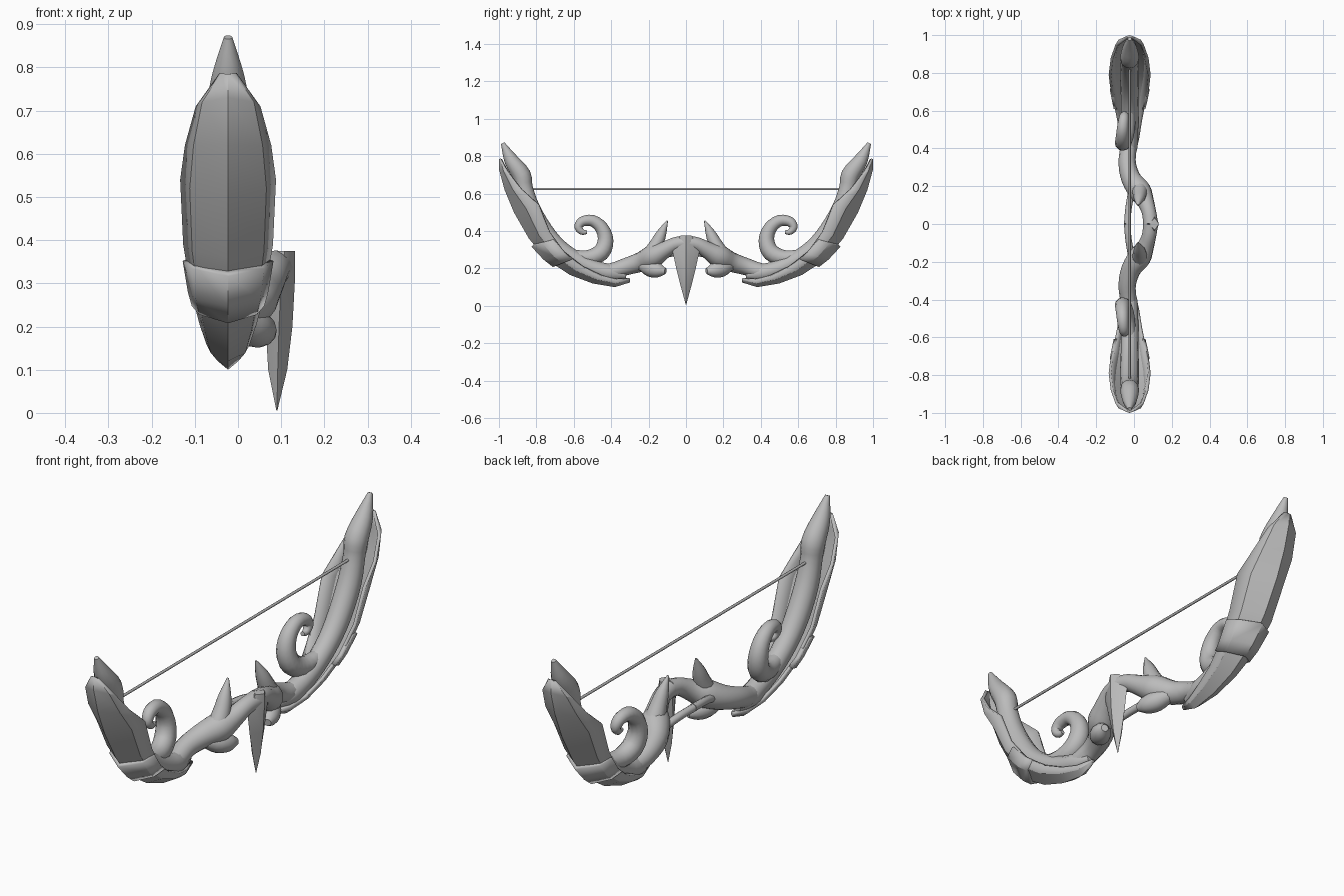
import bpy, bmesh, math
from mathutils import Vector

if "Cube" in bpy.data.objects:
    bpy.data.objects.remove(bpy.data.objects["Cube"])

CX = -0.023  # centre plane of the limbs
grey = bpy.data.materials.new("stone_grey")
grey.diffuse_color = (0.5, 0.5, 0.5, 1)
grey.use_nodes = True
grey.node_tree.nodes["Principled BSDF"].inputs["Base Color"].default_value = grey.diffuse_color


def finish(name, bm, angle=40):
    bmesh.ops.remove_doubles(bm, verts=bm.verts, dist=1e-5)
    bmesh.ops.recalc_face_normals(bm, faces=bm.faces)
    me = bpy.data.meshes.new(name)
    bm.to_mesh(me)
    bm.free()
    me.materials.append(grey)
    ob = bpy.data.objects.new(name, me)
    bpy.context.collection.objects.link(ob)
    bpy.context.view_layer.objects.active = ob
    bpy.ops.object.select_all(action='DESELECT')
    ob.select_set(True)
    bpy.ops.object.shade_smooth_by_angle(angle=math.radians(angle))
    return ob


def mirror_y(ob):
    m = ob.modifiers.new("mirror", 'MIRROR')
    m.use_axis = (False, True, False)
    m.use_clip = False
    m.use_mirror_merge = True


def smooth_path(pts, n):
    """Catmull-Rom through (x, y, z, radius) points."""
    p = [Vector(q) for q in pts]
    p = [2 * p[0] - p[1]] + p + [2 * p[-1] - p[-2]]
    out = []
    for i in range(1, len(p) - 2):
        a, b, c, d = p[i - 1:i + 3]
        for k in range(n):
            t = k / n
            out.append(0.5 * (2 * b + (c - a) * t + (2 * a - 5 * b + 4 * c - d) * t * t
                              + (3 * b - a - 3 * c + d) * t ** 3))
    return out + [p[-2]]


def tube(name, pts, sides=12, n=3, flat=1.0, mirror=True):
    """Round tube of varying radius; flat scales its x thickness."""
    path = smooth_path(pts, n)
    bm = bmesh.new()
    rings = []
    for i, q in enumerate(path):
        t = (path[min(i + 1, len(path) - 1)].xyz - path[max(i - 1, 0)].xyz).normalized()
        u = (Vector((1, 0, 0)) - t * t.x).normalized()
        v = t.cross(u)
        r = max(q.w, 0.002)
        rings.append([bm.verts.new(q.xyz + u * r * flat * math.cos(a) + v * r * math.sin(a))
                      for a in (2 * math.pi * k / sides for k in range(sides))])
    for A, B in zip(rings, rings[1:]):
        for k in range(sides):
            j = (k + 1) % sides
            bm.faces.new((A[k], A[j], B[j], B[k]))
    bm.faces.new(rings[0])
    bm.faces.new(rings[-1])
    ob = finish(name, bm, 50)
    if mirror:
        mirror_y(ob)
    return ob


# Armour stations: keel y, keel z, rim y, rim z, half width
STATIONS = [
    (1.0, .785, .99, .787, .02), (1.0, .73, .95, .71, .075), (.97, .62, .88, .62, .10),
    (.92, .50, .79, .54, .111), (.84, .36, .73, .39, .104), (.75, .25, .65, .28, .086),
    (.62, .165, .55, .205, .066), (.50, .12, .45, .158, .05), (.38, .10, .37, .14, .03),
    (.30, .125, .30, .145, .008)]


def armour(name, stations, grow=0.0, thick=0.014):
    """Keeled shell: rim, shoulder, keel, shoulder, rim at each station."""
    bm = bmesh.new()
    rows = []
    for ky, kz, ry, rz, w in stations:
        d = Vector((0, ky - ry, kz - rz))
        off = d.normalized() * grow
        row = []
        for s, f in ((-1, 0), (-.8, .5), (0, 1), (.8, .5), (1, 0)):
            p = Vector((CX + s * (w + grow * .6), ry, rz)) + d * f + off * f
            row.append(bm.verts.new(p))
        rows.append(row)
    for A, B in zip(rows, rows[1:]):
        for k in range(4):
            bm.faces.new((A[k], A[k + 1], B[k + 1], B[k]))
    ob = finish(name, bm, 25)
    # outward normals face away from the bow's middle
    if sum(p.normal.y * p.area for p in ob.data.polygons) < 0:
        ob.data.flip_normals()
    m = ob.modifiers.new("thickness", 'SOLIDIFY')
    m.thickness = thick
    m.offset = -1
    mirror_y(ob)
    return ob


# Outer armour shell and the overlapping band around its lower third
armour("limb_armour", STATIONS)
armour("armour_band", [(.815, .32, .71, .352, .098)] + STATIONS[5:6]
       + [(.70, .212, .61, .248, .077)], grow=0.012, thick=0.018)

# Limb core with bulb and pointed tip
tube("limb_core", [
    (CX, .98, .87, .010), (CX, .935, .78, .038), (CX, .88, .70, .05), (CX, .865, .63, .046),
    (CX, .83, .52, .050), (CX, .76, .40, .050), (CX, .68, .31, .047), (CX, .58, .24, .046),
    (CX, .48, .195, .045), (-.028, .40, .175, .045), (-.03, .32, .165, .02)])

# Arm winding from the limb out to the grip
tube("grip_arm", [
    (CX, .50, .185, .03), (-.03, .40, .185, .043), (-.036, .32, .21, .046),
    (-.015, .24, .235, .053), (.03, .175, .265, .062), (.06, .12, .295, .046),
    (.08, .06, .328, .038), (.088, 0, .337, .040)])

# Knuckle below and thorn above each arm
tube("arm_knuckle", [(.0, .24, .22, .03), (.03, .19, .20, .045), (.055, .145, .19, .038),
                     (.07, .11, .185, .016)])
tube("arm_thorn", [(.03, .19, .27, .045), (.03, .155, .335, .036), (.026, .13, .39, .026),
                   (.02, .10, .455, .004)])

# Curled horn
tube("curl", [
    (CX, .64, .275, .03), (-.035, .53, .255, .042), (-.05, .455, .285, .046),
    (-.06, .43, .35, .042), (-.062, .45, .415, .036), (-.06, .50, .455, .031),
    (-.055, .555, .45, .027), (-.05, .575, .42, .022), (-.048, .555, .395, .016),
    (-.048, .53, .395, .010)])

# Slim rear strut behind the grip
tube("rear_strut", [(-.01, .19, .255, .018), (-.028, .09, .278, .017), (-.036, 0, .285, .017)],
     sides=8)

# Central hanging spike, diamond section: z, x centre, half x, half y
bm = bmesh.new()
rings = []
for z, x, hx, hy in ((.375, .108, .024, .03), (.31, .10, .032, .076), (.2, .095, .031, .052),
                     (.1, .092, .022, .027), (.005, .09, .001, .001)):
    rings.append([bm.verts.new((x + a * hx, b * hy, z))
                  for a, b in ((1, 0), (.5, .6), (0, 1), (-.5, .6), (-1, 0), (-.5, -.6),
                               (0, -1), (.5, -.6))])
for A, B in zip(rings, rings[1:]):
    for k in range(8):
        j = (k + 1) % 8
        bm.faces.new((A[k], A[j], B[j], B[k]))
bm.faces.new(rings[0])
bm.faces.new(rings[-1])
finish("centre_spike", bm, 30)

# Bowstring
tube("bowstring", [(CX, -.85, .625, .006), (CX, .85, .625, .006)], sides=8, n=1, mirror=False)
